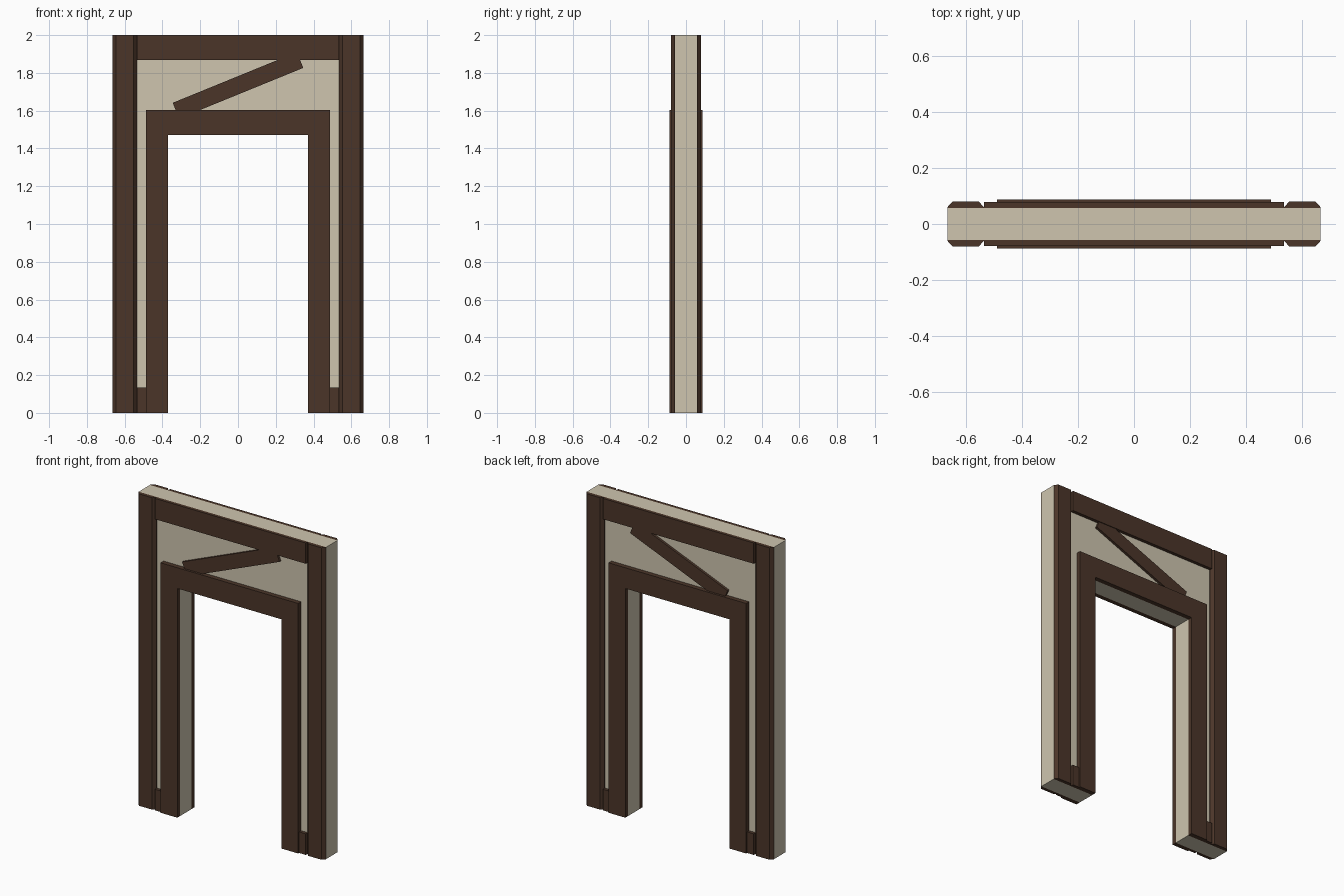
import bpy, bmesh, math
from mathutils import Matrix, Vector

if "Cube" in bpy.data.objects:
    bpy.data.objects.remove(bpy.data.objects["Cube"])


def material(name, rgb):
    m = bpy.data.materials.new(name)
    m.diffuse_color = (*rgb, 1)
    m.use_nodes = True
    m.node_tree.nodes["Principled BSDF"].inputs["Base Color"].default_value = m.diffuse_color
    return m


PLASTER = material("plaster", (0.62, 0.56, 0.43))
TIMBER = material("dark_timber", (0.07, 0.036, 0.022))
WALL = 0.057  # half thickness of the plaster wall


def prism(name, points, offset, mat):
    """Extrude a closed outline of 3D points along offset."""
    bm = bmesh.new()
    face = bm.faces.new([bm.verts.new(p) for p in points])
    ext = bmesh.ops.extrude_face_region(bm, geom=[face])
    moved = [v for v in ext["geom"] if isinstance(v, bmesh.types.BMVert)]
    bmesh.ops.translate(bm, verts=moved, vec=offset)
    bmesh.ops.recalc_face_normals(bm, faces=bm.faces)
    mesh = bpy.data.meshes.new(name)
    bm.to_mesh(mesh)
    bm.free()
    mesh.materials.append(mat)
    obj = bpy.data.objects.new(name, mesh)
    bpy.context.collection.objects.link(obj)
    return obj


def mirror(obj, x=False, y=True):
    mod = obj.modifiers.new("mirror", "MIRROR")
    mod.use_axis = (x, y, False)
    mod.use_mirror_merge = False
    return obj


def arch(w, h, iw, ih, y):
    """Doorway outline: outer half width and height, then inner ones."""
    xz = [(-w, 0), (-w, h), (w, h), (w, 0), (iw, 0), (iw, ih), (-iw, ih), (-iw, 0)]
    return [(px, y, pz) for px, pz in xz]


def rect(x0, x1, z0, z1, y=-WALL):
    return [(x0, y, z0), (x1, y, z0), (x1, y, z1), (x0, y, z1)]


def front_depth(d):
    return Vector((0, WALL - d, 0))


# Plaster wall with the door opening
prism("wall", arch(0.665, 2, 0.37, 1.47, -WALL), (0, 2 * WALL, 0), PLASTER)

# Raised door frame on both faces
mirror(prism("door_frame", arch(0.488, 1.603, 0.37, 1.47, -WALL),
             front_depth(0.087), TIMBER))

# Corner posts with chamfered long edges
post = [(0.535, -WALL, 0), (0.535, -0.06, 0), (0.553, -0.08, 0),
        (0.647, -0.08, 0), (0.665, -0.06, 0), (0.665, -WALL, 0)]
mirror(prism("corner_post", post, (0, 0, 2), TIMBER), x=True)

# Top beam between the posts
mirror(prism("top_beam", rect(-0.535, 0.535, 1.867, 2), front_depth(0.078), TIMBER))

# Sill blocks between door frame and posts
mirror(prism("sill_block", rect(0.488, 0.535, 0, 0.135), front_depth(0.078), TIMBER), x=True)

# Diagonal brace above the door
turn = Matrix.Translation((0, 0, 1.734)) @ Matrix.Rotation(-math.radians(22.2), 4, "Y")
outline = [turn @ Vector(p) for p in rect(-0.355, 0.355, -0.045, 0.045)]
mirror(prism("diagonal_brace", outline, front_depth(0.073), TIMBER))
